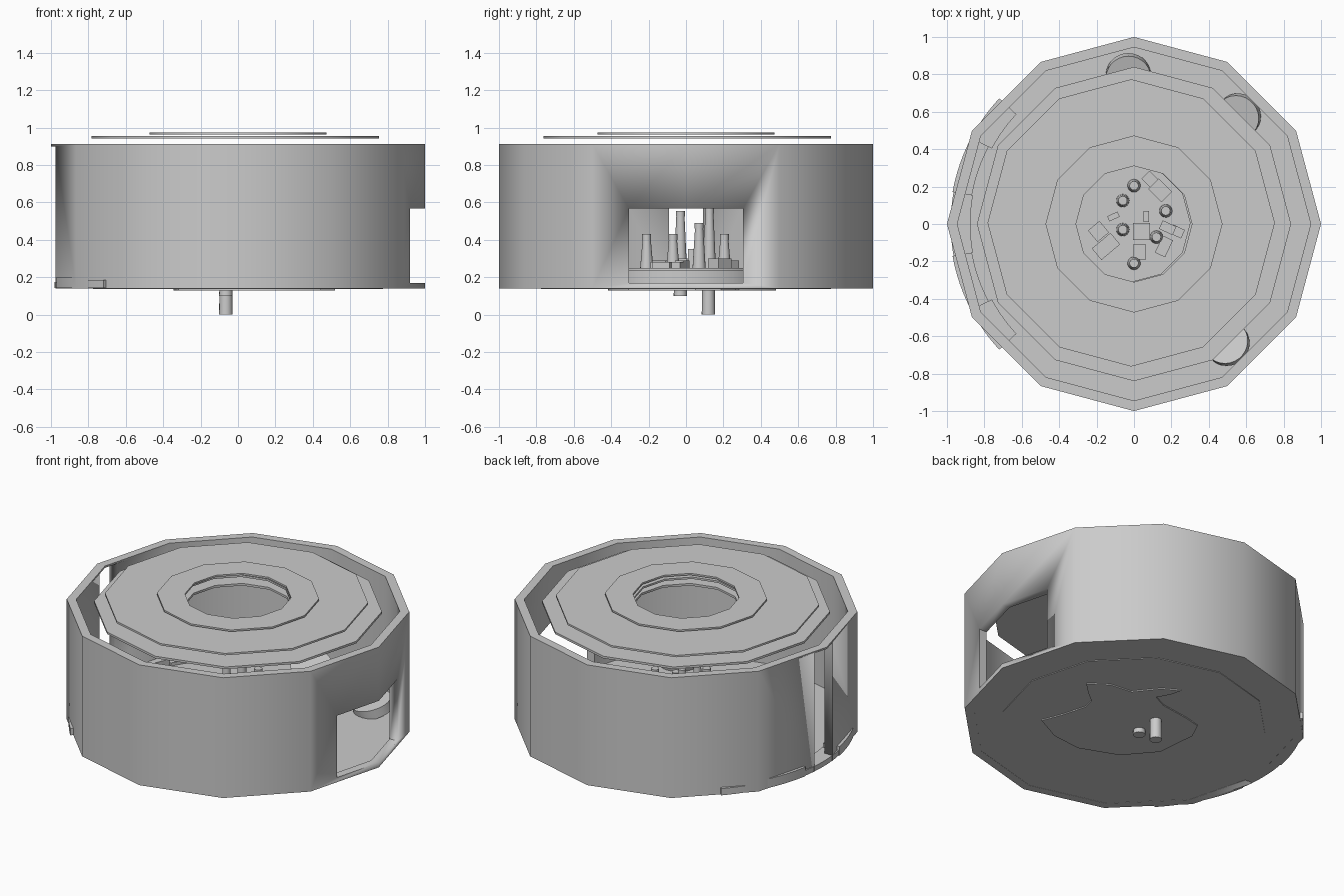
import bpy, bmesh
from math import sin, cos, pi, radians, atan2
from mathutils import Matrix, Vector

if "Cube" in bpy.data.objects:
    bpy.data.objects.remove(bpy.data.objects["Cube"])

SIDES = 12


def finish(name, bm, angle=35):
    bmesh.ops.recalc_face_normals(bm, faces=bm.faces[:])
    me = bpy.data.meshes.new(name)
    bm.to_mesh(me)
    bm.free()
    ob = bpy.data.objects.new(name, me)
    bpy.context.collection.objects.link(ob)
    bpy.ops.object.select_all(action='DESELECT')
    ob.select_set(True)
    bpy.context.view_layer.objects.active = ob
    bpy.ops.object.shade_smooth_by_angle(angle=radians(angle))
    return ob


def ring(name, r_in, r_out, z0, z1, a0=0, a1=360, n=SIDES, c=(0, 0)):
    """Ring, or a sector of one, with a rectangular section."""
    bm = bmesh.new()
    full = a1 - a0 >= 360
    cols = []
    for i in range(n if full else n + 1):
        a = radians(a0 + (a1 - a0) * i / n)
        cols.append([bm.verts.new((c[0] + r * cos(a), c[1] + r * sin(a), z))
                     for r, z in ((r_in, z0), (r_out, z0), (r_out, z1), (r_in, z1))])
    for i in range(n):
        p, q = cols[i], cols[(i + 1) % len(cols)]
        for k in range(4):
            m = (k + 1) % 4
            bm.faces.new((p[k], q[k], q[m], p[m]))
    if not full:
        bm.faces.new(cols[0])
        bm.faces.new(cols[-1])
    return finish(name, bm)


def cone(name, r1, r2, z0, z1, x=0, y=0, n=SIDES, tilt=None):
    bm = bmesh.new()
    m = Matrix.Translation((x, y, (z0 + z1) / 2))
    if tilt is not None:
        m = m @ tilt
    bmesh.ops.create_cone(bm, cap_ends=True, segments=n, radius1=r1, radius2=r2,
                          depth=z1 - z0, matrix=m @ Matrix.Rotation(pi / 2, 4, 'Z'))
    return finish(name, bm)


def box(name, x, y, z, sx, sy, sz, turn=0):
    bm = bmesh.new()
    bmesh.ops.create_cube(bm, size=1, matrix=Matrix.Translation((x, y, z))
                          @ Matrix.Rotation(radians(turn), 4, 'Z')
                          @ Matrix.Diagonal((sx, sy, sz, 1)))
    return finish(name, bm)


# outer wall with a wide window (+x) and a tall door (-x)
wall = ring("outer_wall", 0.945, 1.0, 0.14, 0.912)
for name, x, w, z0, z1 in (("window_cutter", 1, 0.61, 0.17, 0.567),
                           ("door_cutter", -1, 0.18, 0.10, 0.90)):
    cut = box(name, x, 0, (z0 + z1) / 2, 0.4, w, z1 - z0)
    mod = wall.modifiers.new(name, 'BOOLEAN')
    mod.object = cut
    mod.operation = 'DIFFERENCE'
    mod.solver = 'EXACT'
    bpy.context.view_layer.objects.active = wall
    bpy.ops.object.modifier_apply(modifier=name)
    bpy.data.objects.remove(cut)

# floor: outer ring and inner disc
ring("floor_ring", 0.775, 0.96, 0.141, 0.165)
cone("floor_disc", 0.775, 0.775, 0.137, 0.165)

# curved walkway on the door side
ring("walkway_left", 0.86, 0.985, 0.142, 0.185, 137, 152, 6)
ring("walkway_right", 0.86, 0.985, 0.142, 0.185, 208, 223, 6)
ring("walkway_upper", 0.88, 0.985, 0.142, 0.20, 152, 170, 6)
ring("walkway_lower", 0.88, 0.985, 0.142, 0.20, 190, 208, 6)
ring("door_step", 0.875, 0.98, 0.142, 0.175, 170, 190, 6)

# floating roof rings
ring("roof_ring_low", 0.315, 0.84, 0.893, 0.907)
ring("roof_ring_mid", 0.315, 0.768, 0.942, 0.954, c=(-0.015, 0.006))
ring("roof_ring_top", 0.31, 0.473, 0.963, 0.974)

# leaning round pads near the wall
for i, (x, y) in enumerate(((-0.03, 0.79), (0.555, 0.575), (0.495, -0.635))):
    axis = Vector((-y, x, 0))
    cone(f"round_pad_{i}", 0.12, 0.12, 0.17, 0.23, x, y, 28,
         Matrix.Rotation(radians(-16), 4, axis))

# central platform
cone("platform_base", 0.5, 0.5, 0.165, 0.235)
cone("platform_top", 0.48, 0.48, 0.235, 0.25)

# terrain patch under the floor, outline given in (right, depth) of its own axes
outline = [(-.54, 0), (-.45, .17), (-.3, .3), (-.05, .36), (.18, .3), (.35, .1),
           (.37, -.02), (.3, -.1), (.15, -.24), (.1, -.33), (.18, -.37), (.24, -.42),
           (.12, -.43), (-.05, -.38), (-.18, -.45), (-.32, -.45), (-.3, -.35),
           (-.27, -.25), (-.3, -.18), (-.42, -.08)]
bm = bmesh.new()
face = bm.faces.new([bm.verts.new((-.82 * u - .57 * d, .57 * u - .82 * d, 0.13))
                     for u, d in outline])
ext = bmesh.ops.extrude_face_region(bm, geom=[face])
bmesh.ops.translate(bm, vec=(0, 0, 0.012),
                    verts=[g for g in ext['geom'] if isinstance(g, bmesh.types.BMVert)])
finish("terrain_patch", bm)

# chimneys: x, y, top
for i, (x, y, top) in enumerate(((0, .205, .43), (-.06, .125, .57), (.17, .07, .49),
                                 (-.06, -.03, .555), (.12, -.07, .43), (0, -.21, .43))):
    cone(f"chimney_{i}", 0.035, 0.022, 0.25, top - 0.03, x, y, 16)
    cone(f"chimney_cap_{i}", 0.024, 0.024, top - 0.03, top, x, y, 16)

# drain pipes under the floor
cone("drain_pipe_long", 0.036, 0.034, 0.0, 0.16, -0.065, 0.12, 16)
cone("drain_pipe_short", 0.036, 0.034, 0.10, 0.16, -0.065, -0.03, 16)

# low buildings round the chimneys: x, y, width, depth, height, turn
for i, (x, y, sx, sy, h, t) in enumerate((
        (.09, .235, .08, .06, .04, -45), (.14, .18, .10, .08, .05, -45),
        (-.19, -.04, .08, .08, .05, 40), (-.15, -.12, .13, .08, .04, 40),
        (.04, -.04, .09, .09, .05, 0), (.03, -.15, .07, .08, .03, 0),
        (.18, -.02, .08, .05, .04, -25), (.23, -.04, .07, .05, .03, -25),
        (.16, -.12, .06, .10, .03, -25), (-.11, .04, .06, .03, .06, 25),
        (.065, .04, .03, .06, .10, 0))):
    box(f"building_{i}", x, y, 0.25 + h / 2, sx, sy, h, t)
